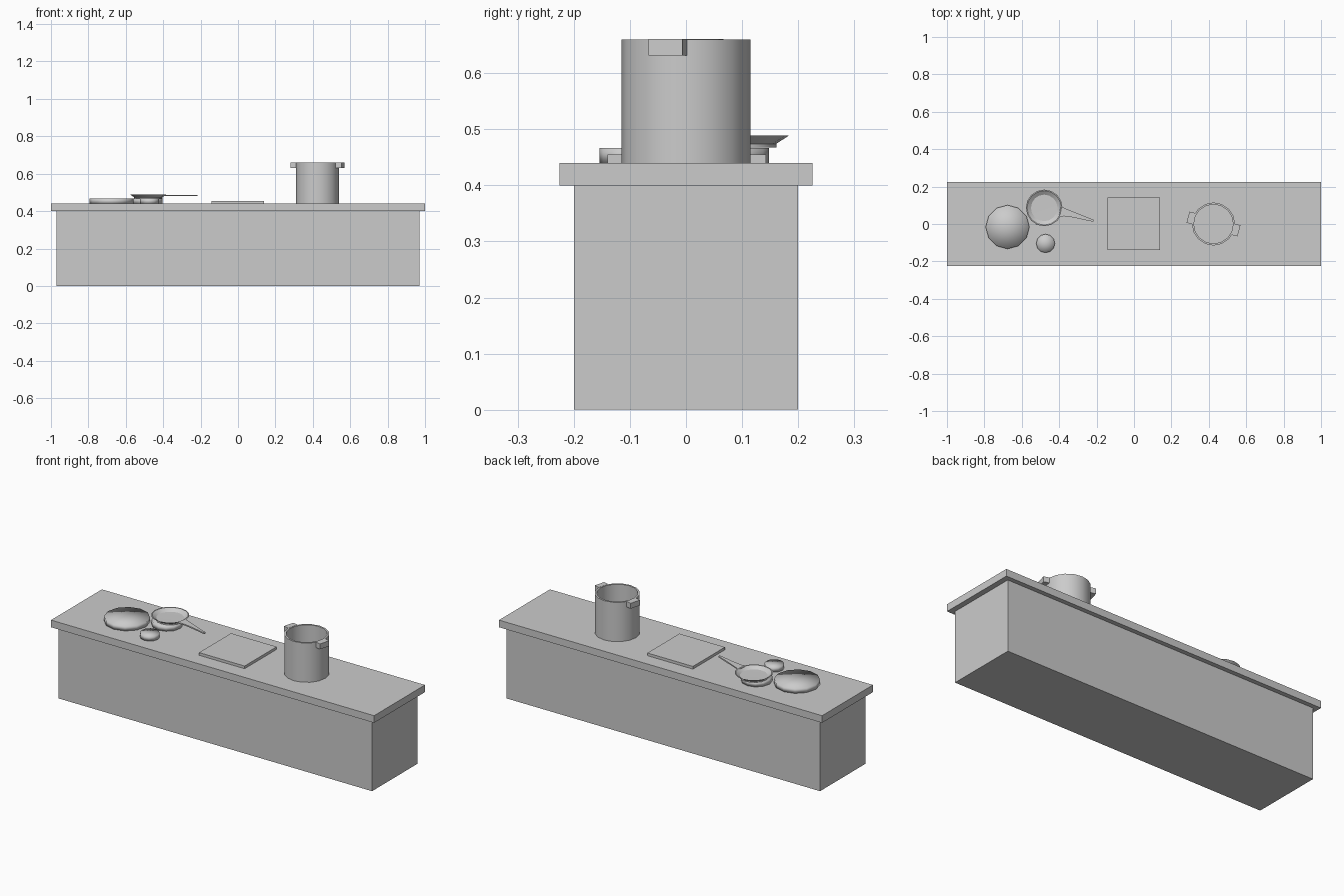
import bpy, bmesh, math
from mathutils import Vector

if "Cube" in bpy.data.objects:
    bpy.data.objects.remove(bpy.data.objects["Cube"])


def finish(name, bm, smooth=None):
    bmesh.ops.recalc_face_normals(bm, faces=bm.faces)
    me = bpy.data.meshes.new(name)
    bm.to_mesh(me)
    bm.free()
    ob = bpy.data.objects.new(name, me)
    bpy.context.collection.objects.link(ob)
    if smooth is not None:
        bpy.ops.object.select_all(action='DESELECT')
        ob.select_set(True)
        bpy.context.view_layer.objects.active = ob
        if smooth == 'all':
            bpy.ops.object.shade_smooth()
        else:
            bpy.ops.object.shade_smooth_by_angle(angle=math.radians(smooth))
    return ob


def prism(name, outline, z0, z1):
    """Extrude a 2D outline from z0 to z1."""
    bm = bmesh.new()
    face = bm.faces.new([bm.verts.new((x, y, z0)) for x, y in outline])
    ext = bmesh.ops.extrude_face_region(bm, geom=[face])
    for v in ext['geom']:
        if isinstance(v, bmesh.types.BMVert):
            v.co.z = z1
    return finish(name, bm)


def box(name, x0, x1, y0, y1, z0, z1):
    return prism(name, [(x0, y0), (x1, y0), (x1, y1), (x0, y1)], z0, z1)


def lathe(name, profile, centre, sides, smooth):
    """Revolve (radius, z) points about a vertical axis."""
    bm = bmesh.new()
    vs = [bm.verts.new((centre[0] + r, centre[1], z)) for r, z in profile]
    edges = [bm.edges.new(p) for p in zip(vs, vs[1:])]
    bmesh.ops.spin(bm, geom=vs + edges, cent=(*centre, 0), axis=(0, 0, 1),
                   angle=math.tau, steps=sides, use_duplicate=False)
    bmesh.ops.remove_doubles(bm, verts=bm.verts, dist=1e-5)
    return finish(name, bm, smooth)


# Counter
box("counter_base", -0.97, 0.97, -0.2, 0.2, 0, 0.40)
box("counter_top", -1, 1, -0.225, 0.225, 0.40, 0.44)

# Chopping board
box("chopping_board", -0.143, 0.139, -0.14, 0.143, 0.44, 0.455)

# Low round discs, softly shaded
for name, x, y, r in [("large_disc", -0.676, -0.016, 0.117),
                      ("small_disc", -0.473, -0.104, 0.05),
                      ("pan_disc", -0.485, 0.068, 0.08)]:
    lathe(name, [(0, 0.44), (r, 0.44), (r, 0.466), (0, 0.466)], (x, y), 12, 'all')

# Frying pan with tapered handle
lathe("pan", [(0, 0.467), (0.075, 0.467), (0.075, 0.474), (0.098, 0.489),
              (0.092, 0.489), (0.071, 0.474), (0, 0.473)], (-0.48, 0.086), 16, 30)
prism("pan_handle", [(-0.402, 0.036), (-0.375, 0.042), (-0.325, 0.035), (-0.218, 0.012),
                     (-0.216, 0.022), (-0.335, 0.07), (-0.392, 0.094)], 0.480, 0.487)

# Stock pot
pot = (0.425, 0.0)
lathe("pot", [(0, 0.44), (0.115, 0.44), (0.115, 0.66), (0.105, 0.66),
              (0.105, 0.45), (0, 0.45)], pot, 16, 30)

# Opposite pot handles
for side, name in ((1, "right_pot_handle"), (-1, "left_pot_handle")):
    a = math.radians(-15)
    out = side * Vector((math.cos(a), math.sin(a)))
    along = Vector((-out.y, out.x))
    c = Vector(pot)
    corners = [c + out * r + along * t
               for r, t in ((0.109, -0.031), (0.141, -0.031), (0.141, 0.031), (0.109, 0.031))]
    prism(name, [tuple(p) for p in corners], 0.631, 0.661)
